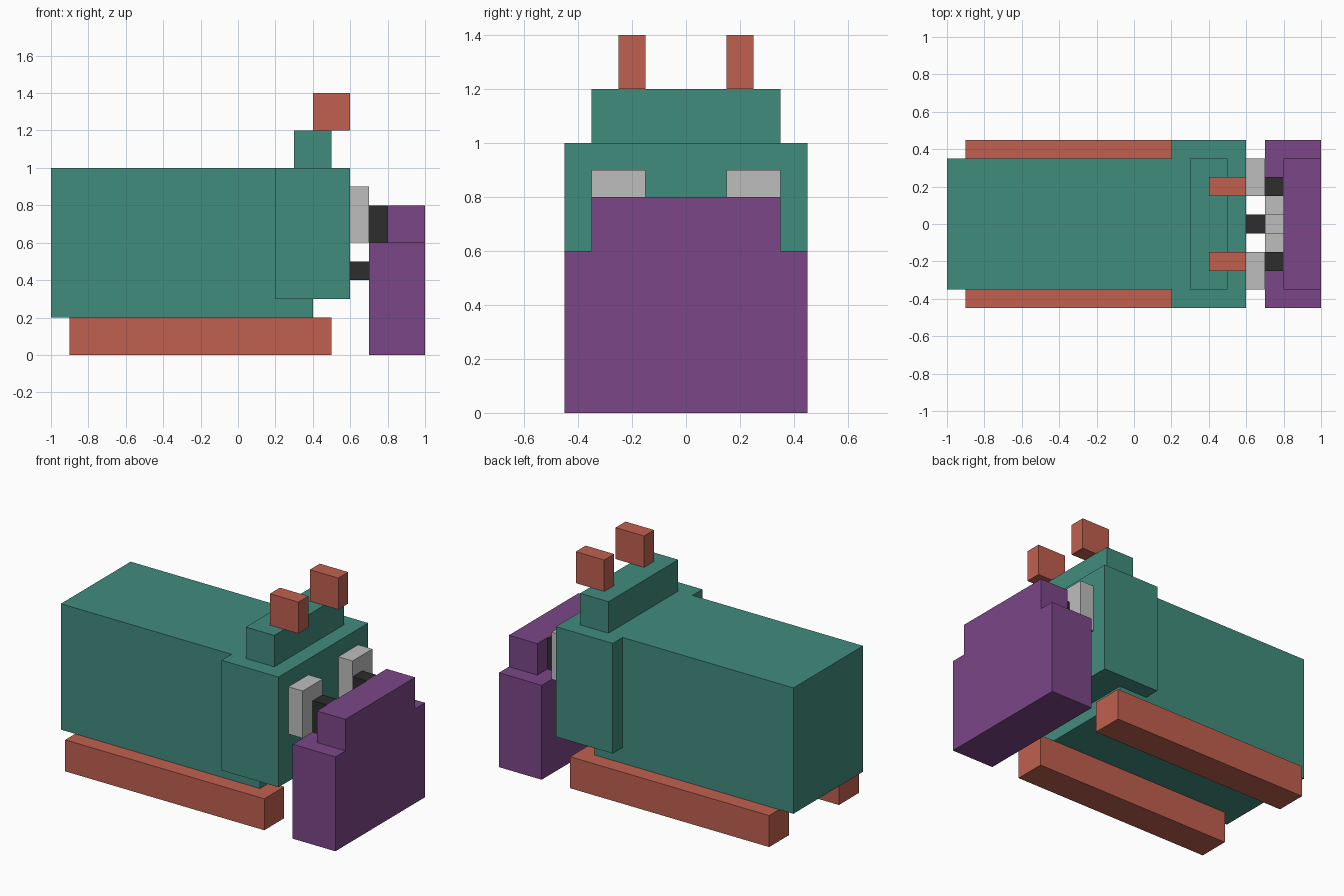
import bpy
import bmesh
from mathutils import Vector

cube = bpy.data.objects.get("Cube")
if cube:
    bpy.data.objects.remove(cube, do_unlink=True)


def make_material(name, rgb):
    mat = bpy.data.materials.new(name)
    mat.use_nodes = True
    mat.diffuse_color = (*rgb, 1)
    bsdf = next(n for n in mat.node_tree.nodes if n.type == 'BSDF_PRINCIPLED')
    bsdf.inputs["Base Color"].default_value = (*rgb, 1)
    bsdf.inputs["Roughness"].default_value = 0.8
    return mat


teal = make_material("teal", (0.053, 0.265, 0.207))
coral = make_material("coral", (0.527, 0.117, 0.080))
purple = make_material("purple", (0.198, 0.063, 0.245))
grey = make_material("light grey", (0.515, 0.515, 0.515))
black = make_material("charcoal", (0.026, 0.026, 0.026))


def box(name, mat, xs, ys, zs):
    """Flat-shaded block spanning the given (min, max) ranges."""
    low = Vector((xs[0], ys[0], zs[0]))
    high = Vector((xs[1], ys[1], zs[1]))
    centre, size = (low + high) / 2, high - low
    bm = bmesh.new()
    bmesh.ops.create_cube(bm, size=1)
    bmesh.ops.scale(bm, vec=size, verts=bm.verts)
    mesh = bpy.data.meshes.new(name)
    bm.to_mesh(mesh)
    bm.free()
    mesh.materials.append(mat)
    obj = bpy.data.objects.new(name, mesh)
    obj.location = centre
    bpy.context.collection.objects.link(obj)
    return obj


def pair(name, mat, xs, ys, zs):
    """Two mirrored blocks, one on each side of y = 0."""
    box(name + "_back", mat, xs, ys, zs)
    box(name + "_front", mat, xs, (-ys[1], -ys[0]), zs)


# Body, head and crest
box("body", teal, (-1.0, 0.4), (-0.35, 0.35), (0.2, 1.0))
box("head", teal, (0.2, 0.6), (-0.45, 0.45), (0.3, 1.0))
box("crest", teal, (0.3, 0.5), (-0.35, 0.35), (1.0, 1.2))

# Ears and runners
pair("ear", coral, (0.4, 0.6), (0.15, 0.25), (1.2, 1.4))
pair("runner", coral, (-0.9, 0.5), (0.25, 0.45), (0.0, 0.2))

# Face
pair("eye", grey, (0.6, 0.7), (0.15, 0.35), (0.6, 0.9))
pair("pupil", black, (0.7, 0.8), (0.15, 0.25), (0.6, 0.8))
box("nose", black, (0.6, 0.7), (-0.05, 0.05), (0.4, 0.5))

# Stepped shield, with small blocks on its inner ledge
box("shield_lower", purple, (0.7, 1.0), (-0.45, 0.45), (0.0, 0.6))
box("shield_upper", purple, (0.8, 1.0), (-0.35, 0.35), (0.6, 0.8))
pair("ledge_block", grey, (0.7, 0.8), (0.05, 0.15), (0.6, 0.7))
box("ledge_block_middle", grey, (0.7, 0.8), (-0.05, 0.05), (0.6, 0.65))
